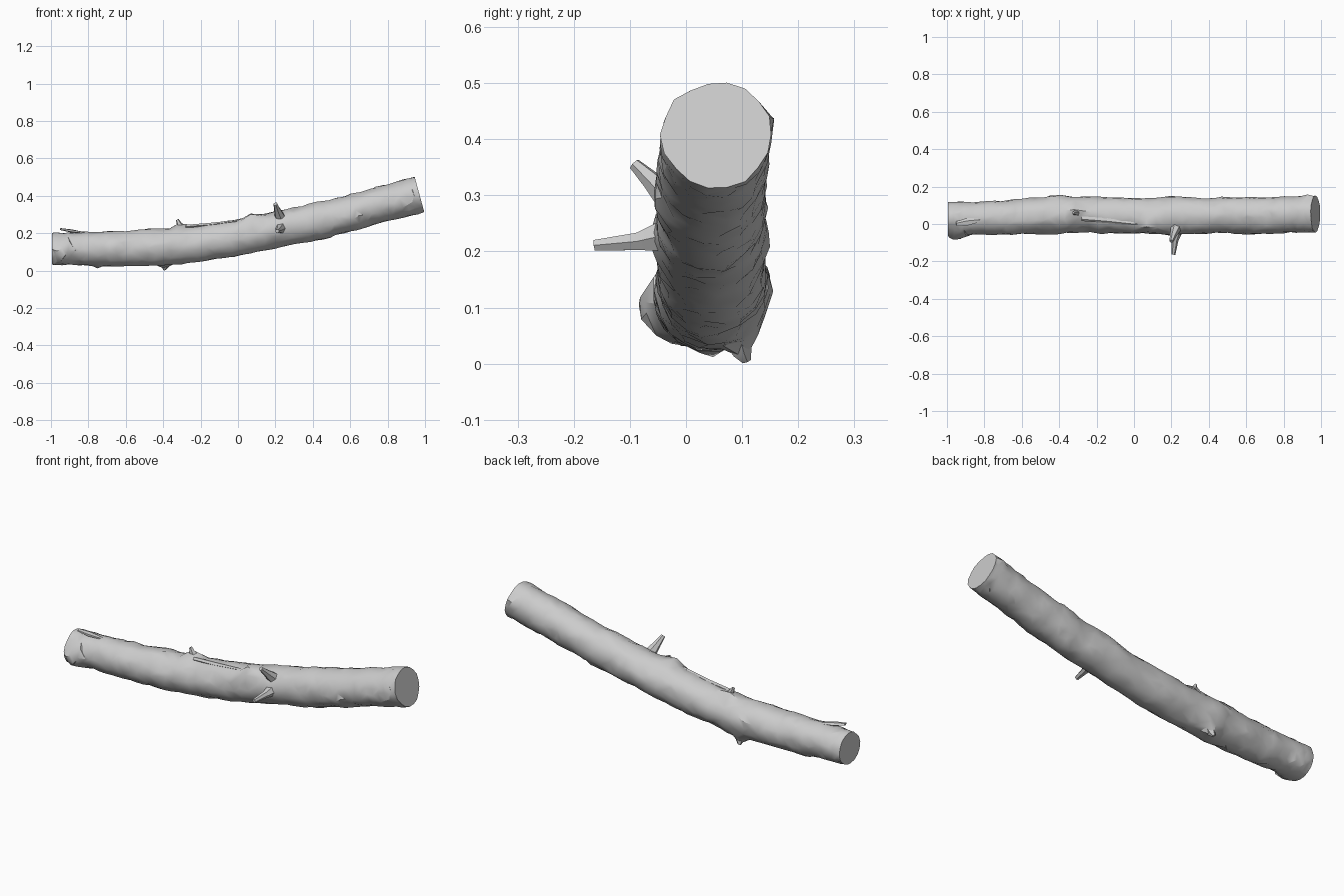
import bpy, bmesh, math, random
from mathutils import Vector, noise

random.seed(4)
SIDES, STEPS = 18, 9

if "Cube" in bpy.data.objects:
    bpy.data.objects.remove(bpy.data.objects["Cube"])

# Trunk centreline: x, y, z, radius
spine = [Vector(p) for p in (
    (-0.995, 0.032, 0.117, 0.084), (-0.75, 0.032, 0.117, 0.092),
    (-0.4, 0.047, 0.127, 0.098), (0.0, 0.045, 0.176, 0.096),
    (0.4, 0.045, 0.26, 0.097), (0.7, 0.048, 0.335, 0.097),
    (0.97, 0.056, 0.408, 0.098))]

# Knots: centre, height, spread
knots = [(Vector(c), h, s) for c, h, s in (
    ((-0.39, 0.10, 0.04), 0.036, 0.03), ((-0.40, 0.15, 0.15), 0.016, 0.06),
    ((-0.31, 0.06, 0.23), 0.032, 0.03), ((-0.75, 0.06, 0.02), 0.014, 0.03),
    ((-0.94, -0.05, 0.10), 0.032, 0.05), ((0.08, -0.01, 0.28), 0.032, 0.05),
    ((0.20, -0.05, 0.23), 0.018, 0.05), ((0.42, 0.05, 0.36), 0.010, 0.03),
    ((0.48, 0.05, 0.18), 0.012, 0.03), ((-0.18, -0.04, 0.15), 0.010, 0.03),
    ((0.2, 0.14, 0.22), 0.012, 0.04), ((0.62, -0.04, 0.29), 0.010, 0.03),
    ((-0.25, -0.02, 0.20), -0.012, 0.05), ((0.93, 0.15, 0.43), 0.012, 0.03))]


def spine_point(i, t):
    a, b, c, d = (spine[min(max(k, 0), len(spine) - 1)] for k in range(i - 1, i + 3))
    return 0.5 * (2 * b + (c - a) * t + (2 * a - 5 * b + 4 * c - d) * t * t
                  + (3 * b - a - 3 * c + d) * t ** 3)


def make_object(name, bm, angle):
    bmesh.ops.recalc_face_normals(bm, faces=bm.faces)
    mesh = bpy.data.meshes.new(name)
    bm.to_mesh(mesh)
    bm.free()
    obj = bpy.data.objects.new(name, mesh)
    bpy.context.collection.objects.link(obj)
    bpy.ops.object.select_all(action='DESELECT')
    obj.select_set(True)
    bpy.context.view_layer.objects.active = obj
    bpy.ops.object.shade_smooth_by_angle(angle=math.radians(angle))
    return obj


def skin(bm, rings):
    # Join successive rings with triangles and close both ends
    for a, b in zip(rings, rings[1:]):
        n = len(a)
        for k in range(n):
            m = (k + 1) % n
            if random.random() < 0.5:
                bm.faces.new((a[k], a[m], b[m]))
                bm.faces.new((a[k], b[m], b[k]))
            else:
                bm.faces.new((a[k], a[m], b[k]))
                bm.faces.new((a[m], b[m], b[k]))
    bm.faces.new(rings[0])
    bm.faces.new(rings[-1])


def build_trunk():
    path = [spine_point(i, s / STEPS) for i in range(len(spine) - 1) for s in range(STEPS)]
    path.append(spine[-1])
    bm = bmesh.new()
    rings = []
    for i, p in enumerate(path):
        before, after = path[max(i - 1, 0)], path[min(i + 1, len(path) - 1)]
        tangent = (after - before).xyz.normalized()
        side = Vector((0, 1, 0))
        up = tangent.cross(side)
        is_end = i in (0, len(path) - 1)
        ring = []
        for k in range(SIDES):
            wobble = 0 if is_end else random.uniform(-0.3, 0.3)
            angle = 2 * math.pi * (k + wobble) / SIDES
            out = side * math.cos(angle) + up * math.sin(angle)
            base = p.xyz + out * p.w
            lift = 0.007 * noise.noise(base * 9) + 0.006 * noise.noise(base * 28)
            for centre, height, spread in knots:
                lift += height * math.exp(-((base - centre).length / spread) ** 2)
            slide = 0 if is_end else random.uniform(-0.011, 0.011)
            ring.append(bm.verts.new(base + out * lift + tangent * slide))
        rings.append(ring)
    skin(bm, rings)
    return make_object("log_trunk", bm, 38)


def build_twig(name, points, radii, sides=6, flat=1.0):
    points = [Vector(p) for p in points]
    axis = (points[-1] - points[0]).normalized()
    u = axis.orthogonal().normalized()
    if abs(axis.z) < 0.9:
        u = axis.cross(Vector((0, 0, 1))).normalized()
    v = u.cross(axis)
    bm = bmesh.new()
    rings = []
    for p, r in zip(points, radii):
        turns = [2 * math.pi * k / sides for k in range(sides)]
        rings.append([bm.verts.new(p + r * (u * math.cos(a) + v * flat * math.sin(a)))
                      for a in turns])
    skin(bm, rings)
    return make_object(name, bm, 35)


build_trunk()

# Broken branch stubs on the front
build_twig("long_branch_stub", [(0.23, -0.03, 0.23), (0.22, -0.085, 0.218),
                                (0.21, -0.163, 0.211)], [0.034, 0.018, 0.011])
build_twig("short_branch_stub", [(0.225, -0.02, 0.285), (0.21, -0.06, 0.325),
                                 (0.2, -0.092, 0.356)], [0.03, 0.018, 0.011])

# Snapped twigs and lifted bark
build_twig("top_twig", [(-0.29, 0.06, 0.22), (-0.315, 0.06, 0.25),
                        (-0.325, 0.06, 0.273)], [0.022, 0.014, 0.008], 5)
build_twig("lower_twig", [(-0.385, 0.09, 0.05), (-0.39, 0.1, 0.02),
                          (-0.395, 0.108, 0.004)], [0.03, 0.018, 0.008], 5)
build_twig("bark_splinter", [(-0.82, 0.02, 0.202), (-0.89, 0.01, 0.212),
                             (-0.95, 0.0, 0.222)], [0.01, 0.022, 0.014], 5, 0.4)
build_twig("bark_ridge", [(-0.28, 0.03, 0.235), (-0.15, 0.02, 0.245),
                          (0.02, 0.0, 0.268)], [0.014, 0.015, 0.008], 5, 0.7)
